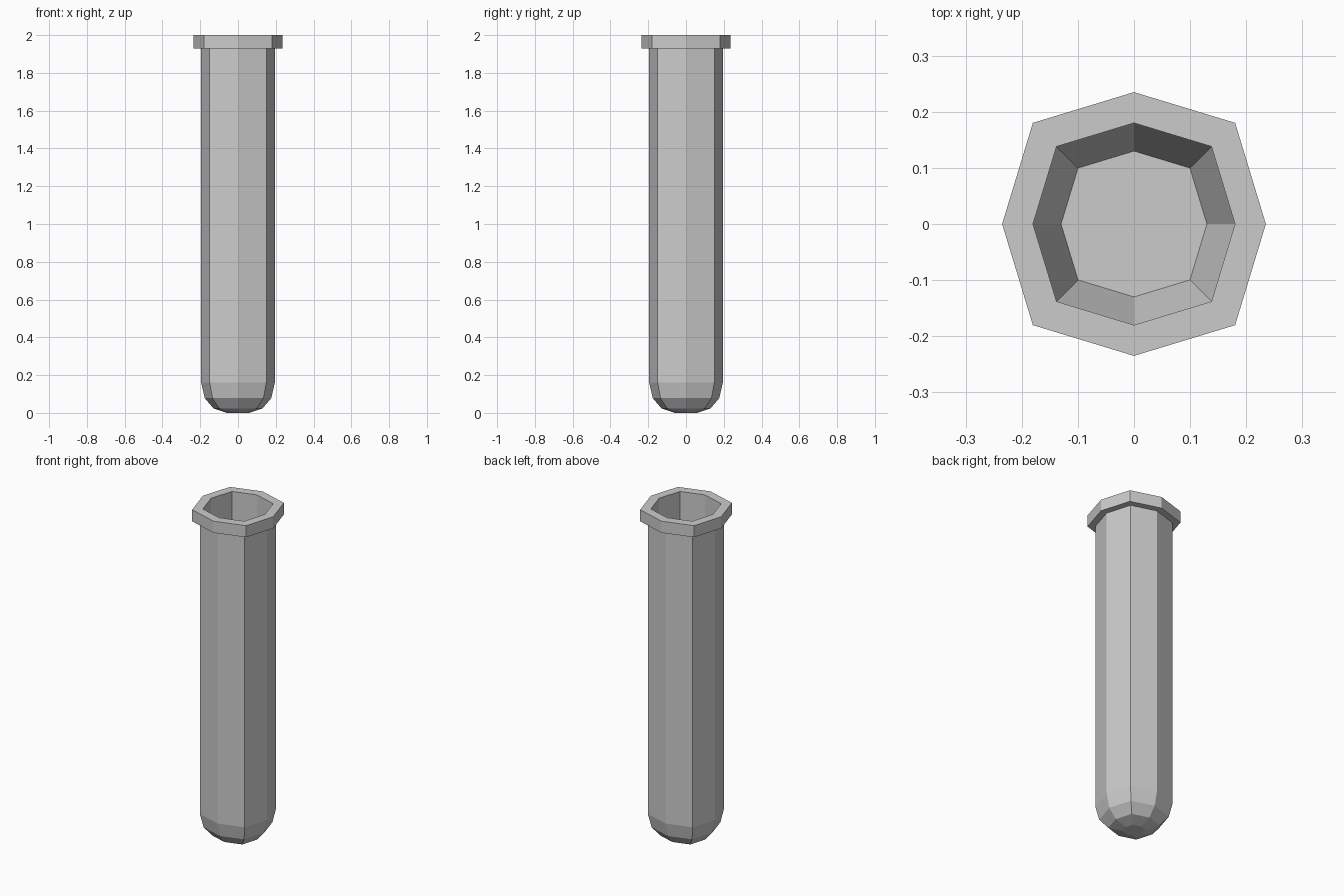
import bpy, bmesh

if "Cube" in bpy.data.objects:
    bpy.data.objects.remove(bpy.data.objects["Cube"])

# Eight-sided ring directions: diagonal corners sit slightly further out than axis corners
D = 0.767
RING = [(1, 0), (D, D), (0, 1), (-D, D), (-1, 0), (-D, -D), (0, -1), (D, -D)]


def lathe(name, profile):
    """Sweep (radius, z) points round the octagon and cap both ends."""
    bm = bmesh.new()
    rings = [[bm.verts.new((x * r, y * r, z)) for x, y in RING] for r, z in profile]
    for a, b in zip(rings, rings[1:]):
        for i in range(8):
            j = (i + 1) % 8
            bm.faces.new((a[i], a[j], b[j], b[i]))
    bm.faces.new(rings[0][::-1])
    bm.faces.new(rings[-1])
    bmesh.ops.recalc_face_normals(bm, faces=bm.faces)
    mesh = bpy.data.meshes.new(name)
    bm.to_mesh(mesh)
    bm.free()
    obj = bpy.data.objects.new(name, mesh)
    bpy.context.collection.objects.link(obj)
    return obj


# Hollow tube: rounded base, straight wall, rim flange, inner wall and floor
lathe("test_tube", [
    (0.06, 0.0), (0.13, 0.024), (0.176, 0.078), (0.195, 0.16),
    (0.195, 1.93), (0.235, 1.93), (0.235, 2.0),
    (0.18, 2.0), (0.18, 0.18), (0.13, 0.04),
])
